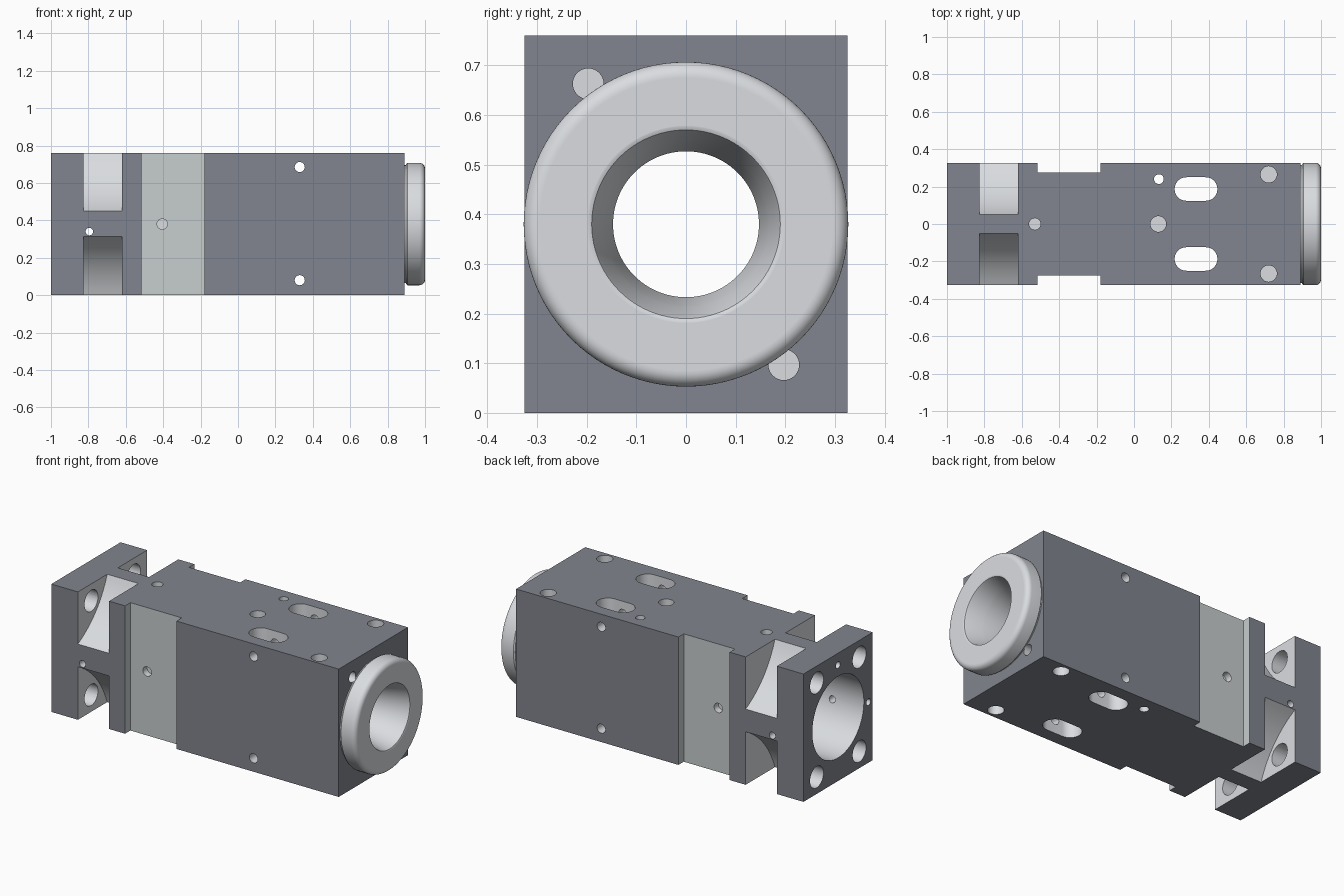
import bpy, bmesh, math

if "Cube" in bpy.data.objects:
    bpy.data.objects.remove(bpy.data.objects["Cube"])

CZ = 0.38  # height of the bore axis
MAP = {'x': lambda a, b, t: (t, a, b),
       'y': lambda a, b, t: (a, t, b),
       'z': lambda a, b, t: (a, b, t)}


def material(name, rgb):
    m = bpy.data.materials.new(name)
    m.diffuse_color = (*rgb, 1)
    m.use_nodes = True
    m.node_tree.nodes["Principled BSDF"].inputs["Base Color"].default_value = m.diffuse_color
    return m


# dark coated skin, bright machined cuts, duller side recess
MATS = [material('dark_coating', (0.222, 0.232, 0.272)),
        material('bright_metal', (0.70, 0.72, 0.75)),
        material('dull_metal', (0.57, 0.61, 0.62))]


def finish(name, bm, mat):
    bmesh.ops.recalc_face_normals(bm, faces=bm.faces)
    for f in bm.faces:
        f.material_index = mat
    me = bpy.data.meshes.new(name)
    bm.to_mesh(me)
    bm.free()
    for m in MATS:
        me.materials.append(m)
    ob = bpy.data.objects.new(name, me)
    bpy.context.collection.objects.link(ob)
    return ob


def prism(name, pts, axis, lo, hi, mat=1):
    bm = bmesh.new()
    f = MAP[axis]
    r0 = [bm.verts.new(f(a, b, lo)) for a, b in pts]
    r1 = [bm.verts.new(f(a, b, hi)) for a, b in pts]
    n = len(pts)
    bm.faces.new(r0)
    bm.faces.new(r1)
    for i in range(n):
        j = (i + 1) % n
        bm.faces.new((r0[i], r0[j], r1[j], r1[i]))
    return finish(name, bm, mat)


def rect(a0, a1, b0, b1):
    return [(a0, b0), (a1, b0), (a1, b1), (a0, b1)]


def arc(ca, cb, r, start=0, sweep=360, n=32):
    count = n if sweep == 360 else n + 1
    return [(ca + r * math.cos(math.radians(start + sweep * i / n)),
             cb + r * math.sin(math.radians(start + sweep * i / n))) for i in range(count)]


def lathe(name, profile, closed, n=96):
    """Revolve (x, radius) points about the bore axis."""
    bm = bmesh.new()
    rings = [[bm.verts.new((x, r * math.cos(2 * math.pi * k / n), CZ + r * math.sin(2 * math.pi * k / n)))
              for k in range(n)] for x, r in profile]
    pairs = list(zip(rings, rings[1:]))
    if closed:
        pairs.append((rings[-1], rings[0]))
    else:
        bm.faces.new(rings[0])
        bm.faces.new(rings[-1])
    for p, q in pairs:
        for k in range(n):
            m = (k + 1) % n
            bm.faces.new((p[k], p[m], q[m], q[k]))
    return finish(name, bm, 1)


def smooth(ob):
    bpy.ops.object.select_all(action='DESELECT')
    ob.select_set(True)
    bpy.context.view_layer.objects.active = ob
    bpy.ops.object.shade_smooth_by_angle(angle=math.radians(30))


def cut(cutter):
    cutter.hide_render = True
    bpy.context.view_layer.objects.active = body
    mod = body.modifiers.new('cut', 'BOOLEAN')
    mod.operation = 'DIFFERENCE'
    mod.solver = 'EXACT'
    mod.object = cutter
    bpy.ops.object.modifier_apply(modifier=mod.name)
    bpy.data.objects.remove(cutter)


def hole(axis, a, b, r, lo, hi):
    cut(prism('hole_cutter', arc(a, b, r), axis, lo, hi))


# main block
body = prism('body_block', rect(-1, 0.89, -0.325, 0.325), 'z', 0, 0.76, 0)

for s in (-1, 1):
    # shallow side recess
    cut(prism('recess_cutter', rect(*sorted((s * 0.275, s * 0.4)), -0.1, 0.9), 'x', -0.515, -0.178, 2))
    # four concave corner pockets behind the flange
    for v in (-1, 1):
        h = 0.07 if v > 0 else 0.065
        pts = [(0.4, h), (0.4, 0.45), (0.05, 0.45)]
        for i in range(17):
            t = i / 16
            bow = 0.04 * 4 * t * (1 - t)
            pts.append((0.05 + 0.275 * t - 0.75 * bow, 0.38 + (h - 0.38) * t - 0.66 * bow))
        cut(prism('pocket_cutter', [(s * a, CZ + v * b) for a, b in pts], 'x', -0.825, -0.62))

# stepped central bore
cut(lathe('bore_cutter', [(-1.1, 0.242), (-0.6, 0.242), (-0.6, 0.19), (0.68, 0.19),
                          (0.68, 0.147), (0.80, 0.147), (0.89, 0.165), (0.95, 0.165)], False))

for s in (-1, 1):
    # flange bolt holes
    for z in (0.10, 0.66):
        hole('x', s * 0.2, z, 0.063, -1.1, -0.8)
    # long slots through the top and bottom
    c = s * 0.187
    slot = arc(0.383, c, 0.063, -90, 180, 16) + arc(0.280, c, 0.063, 90, 180, 16)
    cut(prism('slot_cutter', slot, 'z', -0.1, 0.9))
    # blind holes near the collar end, top and bottom
    for lo, hi in ((0.70, 0.9), (-0.1, 0.06)):
        hole('z', 0.72, s * 0.265, 0.044, lo, hi)
    # pin holes beside the collar
    hole('x', s * 0.197, CZ - s * 0.283, 0.031, 0.82, 1.1)
    # blind holes in the side recesses
    hole('y', -0.405, CZ, 0.028, *sorted((s * 0.235, s * 0.4)))

# cross holes through the sides
for x, z, r in ((0.33, 0.685, 0.027), (0.33, 0.08, 0.027), (-0.795, 0.34, 0.02)):
    hole('y', x, z, r, -0.5, 0.5)
# remaining top holes and flange pin holes
hole('z', 0.133, 0.24, 0.026, -0.1, 0.9)
hole('z', 0.13, 0, 0.042, 0.70, 0.9)
hole('z', -0.53, 0, 0.031, 0.68, 0.9)
hole('x', 0, 0.69, 0.02, -1.1, -0.92)
hole('x', -0.285, 0.36, 0.02, -1.1, -0.92)
smooth(body)

# rounded end collar with a flared mouth
outer = arc(0.97, 0.297, 0.03, 90, -90, 8)
profile = [(0.89, 0.165), (0.89, 0.315), (0.899, 0.315), (0.899, 0.320), (0.906, 0.327)] + outer
profile += [(1.0, 0.295), (1.0, 0.199), (1.0, 0.197), (0.997, 0.190), (0.99, 0.187)]
smooth(lathe('end_collar', profile, True))
